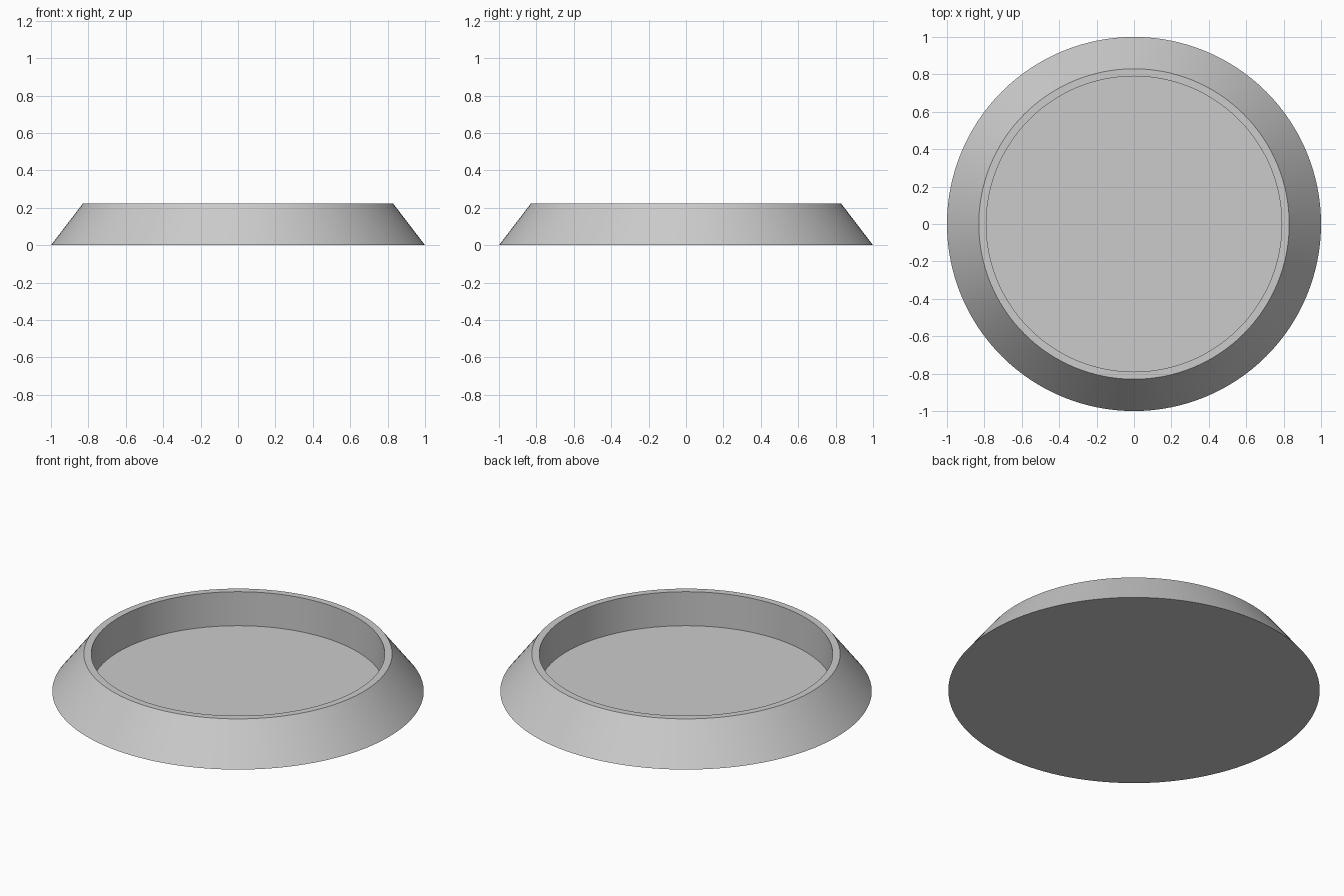
import bpy
import math
from mathutils import Matrix, Vector
import bmesh

cube = bpy.data.objects.get("Cube")
if cube:
    bpy.data.objects.remove(cube, do_unlink=True)

SEGMENTS = 128
HEIGHT = 0.222
FLOOR = 0.02

# Single plain grey finish
grey = bpy.data.materials.new("light_grey")
grey.use_nodes = True
colour = (0.6, 0.6, 0.6, 1.0)
grey.diffuse_color = colour
grey.node_tree.nodes["Principled BSDF"].inputs["Base Color"].default_value = colour

# Tray profile as (radius, height): base edge, sloped side, flat rim, inner wall
profile = [(1.0, 0.0), (0.83, HEIGHT), (0.79, HEIGHT), (0.79, FLOOR)]

bm = bmesh.new()
rings = []
for radius, z in profile:
    ring = []
    for i in range(SEGMENTS):
        a = math.tau * i / SEGMENTS
        ring.append(bm.verts.new((radius * math.cos(a), radius * math.sin(a), z)))
    rings.append(ring)

# Skin between neighbouring rings
for low, high in zip(rings, rings[1:]):
    for i in range(SEGMENTS):
        j = (i + 1) % SEGMENTS
        bm.faces.new((low[i], low[j], high[j], high[i]))

# Flat underside and recessed floor
bm.faces.new(rings[0][::-1])
bm.faces.new(rings[-1])
bmesh.ops.recalc_face_normals(bm, faces=bm.faces)

mesh = bpy.data.meshes.new("round_tray")
bm.to_mesh(mesh)
bm.free()
mesh.materials.append(grey)

tray = bpy.data.objects.new("round_tray", mesh)
bpy.context.collection.objects.link(tray)

# Smooth round walls with crisp rim and base edges
bpy.ops.object.select_all(action="DESELECT")
tray.select_set(True)
bpy.context.view_layer.objects.active = tray
bpy.ops.object.shade_smooth_by_angle(angle=math.radians(30))
